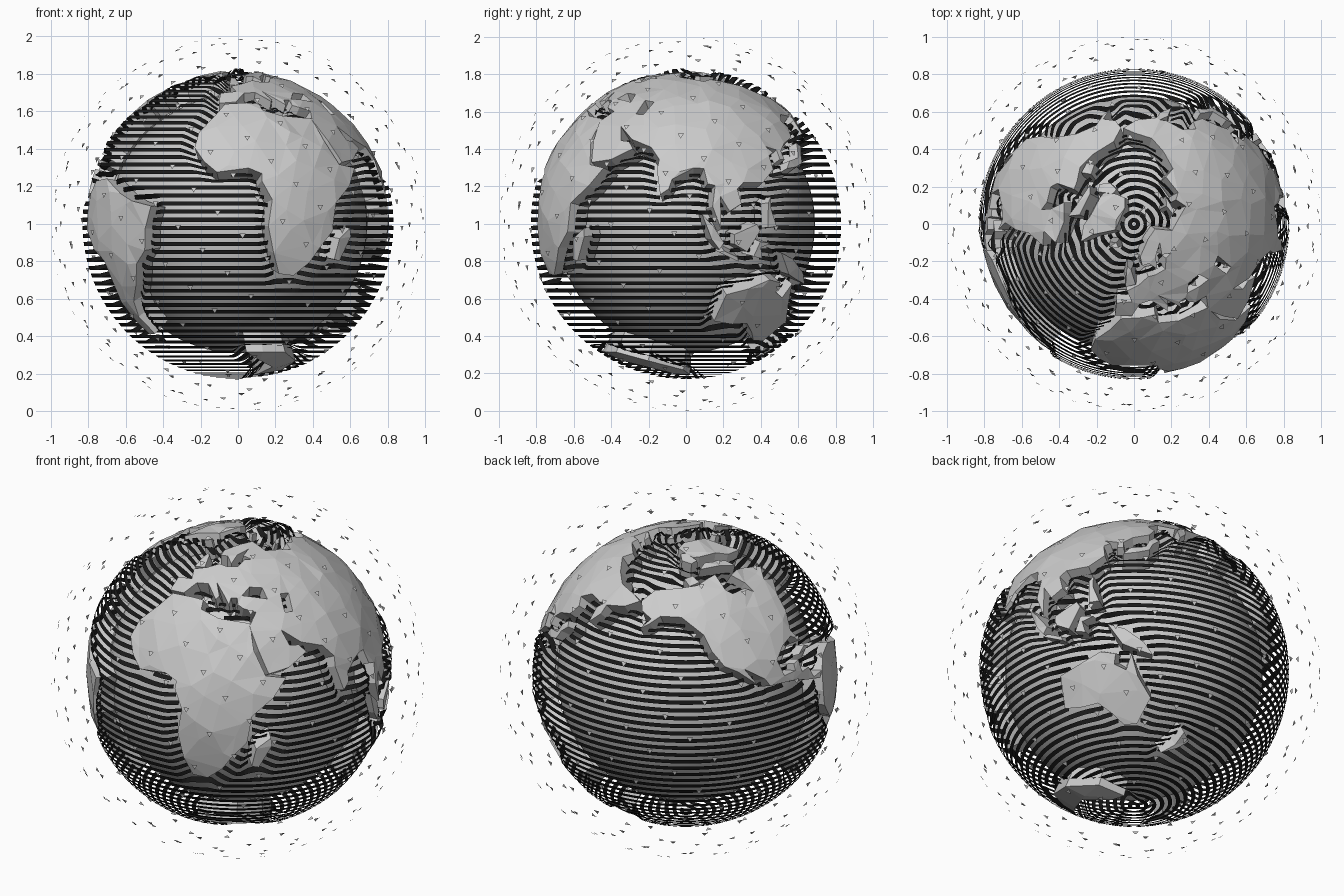
import bpy, bmesh, math, random
from mathutils import Vector, Matrix
from mathutils.bvhtree import BVHTree
from mathutils.geometry import delaunay_2d_cdt

if "Cube" in bpy.data.objects:
    bpy.data.objects.remove(bpy.data.objects["Cube"])

random.seed(4)
R_CORE, R_SEA, R_LAND, R_OUT = 0.69, 0.83, 0.815, 1.0
TILT = Matrix.Rotation(math.radians(-15.5), 3, 'X')
GOLDEN = math.pi * (3 - math.sqrt(5))


def ball(lon, lat):
    a, b = math.radians(lon), math.radians(lat)
    return Vector((math.cos(b) * math.sin(a), -math.cos(b) * math.cos(a), math.sin(b)))


def fibonacci(n):
    for i in range(n):
        z = 1 - (2 * i + 1) / n
        r = math.sqrt(1 - z * z)
        yield Vector((r * math.cos(i * GOLDEN), r * math.sin(i * GOLDEN), z))


def add_object(name, bm, color=None):
    me = bpy.data.meshes.new(name)
    bm.to_mesh(me)
    bm.free()
    ob = bpy.data.objects.new(name, me)
    ob.location.z = 1
    bpy.context.collection.objects.link(ob)
    if color:
        mat = bpy.data.materials.new(name)
        mat.diffuse_color = color
        mat.use_nodes = True
        mat.node_tree.nodes["Principled BSDF"].inputs["Base Color"].default_value = mat.diffuse_color
        me.materials.append(mat)
    return ob


def inside(q, poly):
    hit = False
    for a, b in zip(poly, poly[1:] + poly[:1]):
        if (a.y > q.y) != (b.y > q.y) and q.x < (b.x - a.x) * (q.y - a.y) / (b.y - a.y) + a.x:
            hit = not hit
    return hit


scatter = [(p + Vector([random.uniform(-.05, .05) for _ in 'xyz'])).normalized()
           for p in fibonacci(520)]
land_verts, land_faces = [], []


# Land: outline triangulated in a stereographic plane, wrapped on the ball, with sloping walls
def land(name, outline, *holes):
    loops = [[TILT @ ball(*h[i:i + 2]) for i in range(0, len(h), 2)] for h in (outline, *holes)]
    c = sum(loops[0], Vector()).normalized()
    u = c.orthogonal().normalized()
    v = c.cross(u)

    def plane(p):
        return Vector((u.dot(p), v.dot(p))) * 2 / (1 + c.dot(p))

    pts, edges = [], []
    for lp in loops:
        n, s = len(lp), len(pts)
        pts += lp
        edges += [(s + i, s + (i + 1) % n) for i in range(n)]
    border = list(pts)
    pts += [p for p in scatter if c.dot(p) > -0.3 and min((p - q).length for q in border) > 0.06]
    co, _, faces, *_ = delaunay_2d_cdt([plane(p) for p in pts], edges, [], 0, 1e-5)
    flat_loops = [[plane(p) for p in lp] for lp in loops]
    bm = bmesh.new()
    vs = []
    for q in co:
        k = q.length_squared
        d = (4 - k) / (4 + k)
        p = c * d + (u * q.x + v * q.y) * (1 + d) / 2
        vs.append(bm.verts.new(p * (R_LAND + random.uniform(-.006, .006))))
    for f in faces:
        mid = sum((co[i] for i in f), Vector((0, 0))) / len(f)
        if inside(mid, flat_loops[0]) and not any(inside(mid, h) for h in flat_loops[1:]):
            bm.faces.new([vs[i] for i in f])
    bmesh.ops.delete(bm, geom=[x for x in bm.verts if not x.link_faces], context='VERTS')
    bm.normal_update()
    for f in bm.faces:
        if f.normal.dot(f.calc_center_median()) < 0:
            f.normal_flip()
    # coastal walls
    foot = {}
    rim = [e for e in bm.edges if e.is_boundary]
    for e in rim:
        mid = (e.verts[0].co + e.verts[1].co) / 2
        out = (e.verts[1].co - e.verts[0].co).cross(mid).normalized()
        if out.dot(mid - e.link_faces[0].calc_center_median()) < 0:
            out.negate()
        for x in e.verts:
            foot[x] = foot.get(x, Vector()) + out
    low = {x: bm.verts.new((x.co + o.normalized() * 0.018).normalized() * (R_CORE + 0.01))
           for x, o in foot.items()}
    for e in rim:
        lp = e.link_loops[0]
        a, b = lp.vert, lp.link_loop_next.vert
        bm.faces.new((b, a, low[a], low[b]))
    bm.verts.index_update()
    base = len(land_verts)
    land_verts.extend(x.co.copy() for x in bm.verts)
    land_faces.extend([base + x.index for x in f.verts] for f in bm.faces)
    add_object(name, bm)


europe = [34,30, 36,36, 30,36.5, 27,38, 26,40.5, 23,40, 23,37, 20,40, 13,45.5, 17,40, 16,38,
          9,44, 3,43, -1,37.5, -9,37, -9,43, -1,44, -4,48.5, 3,51, 9,54, 14,54, 21,55, 24,59,
          29,60, 22,61, 24,65.5, 17,61, 16,56, 11,59, 6,58.5, 5,62, 14,68, 25,71, 40,67, 55,68.5,
          68,68.5]
asia = [70,73, 80,73, 104,77.5, 113,74, 140,72.5, 160,70, 180,68.5, 190,66, 178,62.5, 163,60,
        162,56, 157,51, 156,57, 160,60.5, 155,59.3, 142,59, 136,54.5, 141,52, 139,47, 131,43,
        127.5,39, 129,35.5, 126,35, 125,39, 118,39, 122,37, 119.5,35, 122,30, 117,23.5, 108,21,
        106,18, 109,13, 105,9, 100,13.5, 103.5,1.5, 98,9, 97,17, 94,17, 91,22.5, 87,21.5, 80,15,
        80,11, 77.5,8, 73,17, 72.5,21, 67,25, 57,26, 48,30, 52,24.5, 56,25, 59.5,22.5, 52,16,
        44,12.8, 39,21, 35,28]
land("eurasia", europe + asia, [28,42, 31,46, 38,46.5, 41,42, 35,42], [48,45, 53,46, 54,38, 50,37.5])
land("africa", [-6,36, 10,37, 11,33, 20,31, 34,31, 37,21, 43,12, 51,12, 47,4, 40,-4, 40,-15,
                35,-22, 32,-28, 26,-34, 19,-34, 15,-26, 12,-16, 13,-6, 9,1, 9,4, 4,6, -8,4.5,
                -13,9, -17,15, -16,22, -10,30])
land("north_america", [-168,66, -156,71, -128,70, -110,68, -95,68, -87,67, -94,60, -92,57, -82,55,
                       -79,51.5, -77,56, -78,62, -70,61, -64,59, -56,52, -66,50, -60,46, -70,43,
                       -75,37, -81,31, -80,25.5, -83,29.5, -90,29.5, -97,27, -97,20, -91,18.5,
                       -90,21, -87,21, -88,16, -83.5,15, -83,10, -77,8.5, -80,7.3, -86,11, -94,16,
                       -105,20, -106,23.5, -113,31, -110,23, -116,31, -121,35, -124,42, -125,49,
                       -135,58, -150,60, -158,57, -164,55, -157,59, -165,62])
land("south_america", [-77,8, -72,12, -62,10.5, -51,2, -44,-2.5, -35,-6, -39,-14, -41,-22, -48,-26,
                       -54,-34, -62,-39, -66,-45, -68,-54, -73,-53, -75,-47, -73,-37, -70,-20,
                       -76,-14, -81,-5, -80,1])
land("australia", [114,-22, 122,-17.5, 130,-12, 136,-12, 136,-16, 141,-17.5, 142,-11, 146,-19,
                   153,-26, 150,-37, 144,-38.5, 138,-35, 131,-31.5, 124,-33.5, 115,-34.5])
land("antarctica", [10,-72, 30,-71, 55,-68, 90,-68, 130,-68, 160,-72, 145,-77, 90,-77, 40,-77])
land("greenland", [-73,78, -60,82, -32,83.5, -20,80, -22,71, -40,65, -44,60, -52,65, -55,70, -68,76])
land("arctic_island_south", [-62,66, -78,73, -90,73, -72,67, -66,62])
land("arctic_island_north", [-78,76, -90,77, -92,81, -70,83, -64,81])
land("arctic_island_west", [-117,69.5, -105,69, -105,73, -118,73])
land("arctic_island_east", [52,71, 56,75, 68,77, 57,72])
land("polar_island", [12,79, 25,80, 20,77])
land("atlantic_island", [-22,64, -14,65, -17,66.5, -23,66])
land("channel_island", [-5,50, 1,51, -2,57, -5,58.5, -5,54])
land("caribbean_island", [-85,22, -74,20, -77,20, -80,23])
land("african_island", [44,-25, 47,-25, 50,-15, 49,-12, 44,-17])
land("east_asian_island", [130,32, 136,33.7, 141,36, 142,40, 145,43.5, 142,45, 140,42, 139,38, 132,35.5])
land("tropic_island_west", [95,5, 100,2, 106,-3, 105,-6, 101,-3])
land("tropic_island_south", [105,-7, 114,-8.5, 113,-7, 107,-6])
land("tropic_island_middle", [109,1, 117,7, 119,5, 116,-4, 110,-2.5])
land("tropic_island_east", [119,-5, 120,1, 125,1.5, 121,-1, 123,-5])
land("tropic_island_north", [120,16, 121,18.5, 122,14, 126,8, 122,7])
land("tropic_island_far", [131,-1, 138,-2, 146,-6, 150,-10, 143,-9, 138,-8])
land("pacific_island", [173,-35, 178,-38, 174,-42, 167,-46, 172,-41])

# Solid core
bm = bmesh.new()
bmesh.ops.create_uvsphere(bm, u_segments=64, v_segments=32, radius=R_CORE)
for f in bm.faces:
    f.smooth = True
add_object("core", bm)

# Ocean: level striped bands that dip beside the coasts and stop under the land
tree = BVHTree.FromPolygons(land_verts, land_faces)
bm = bmesh.new()
RINGS, SEG = 60, 240
for i in range(RINGS):
    lat = -90 + 180 * (i + 0.5) / RINGS
    rows, wet = [], []
    for edge in (-0.78, 0.78):
        row = []
        for j in range(SEG):
            p = ball(360 * j / SEG, lat + edge)
            dist = tree.find_nearest(p * R_SEA)[3]
            t = max(0.0, 1 - dist / 0.09)
            row.append(bm.verts.new(p * (R_SEA - 0.07 * t * t * (3 - 2 * t))))
            if edge > 0:
                wet.append(tree.ray_cast(Vector(), ball(360 * (j + .5) / SEG, lat))[0] is None)
        rows.append(row)
    for j in range(SEG):
        if wet[j]:
            k = (j + 1) % SEG
            bm.faces.new((rows[0][j], rows[0][k], rows[1][k], rows[1][j]))
bmesh.ops.delete(bm, geom=[x for x in bm.verts if not x.link_faces], context='VERTS')
add_object("ocean_bands", bm, (0.01, 0.01, 0.01, 1))

# Floating shell of small triangles pointing down
bm = bmesh.new()
for p in fibonacci(340):
    east = Vector((0, 0, 1)).cross(p).normalized()
    north = p.cross(east)
    tri = [bm.verts.new(p * (R_OUT - 0.0005) + 0.019 * (east * math.cos(a) + north * math.sin(a)))
           for a in (math.radians(d) for d in (30, 150, 270))]
    bm.faces.new(tri)
add_object("sky_triangles", bm)
